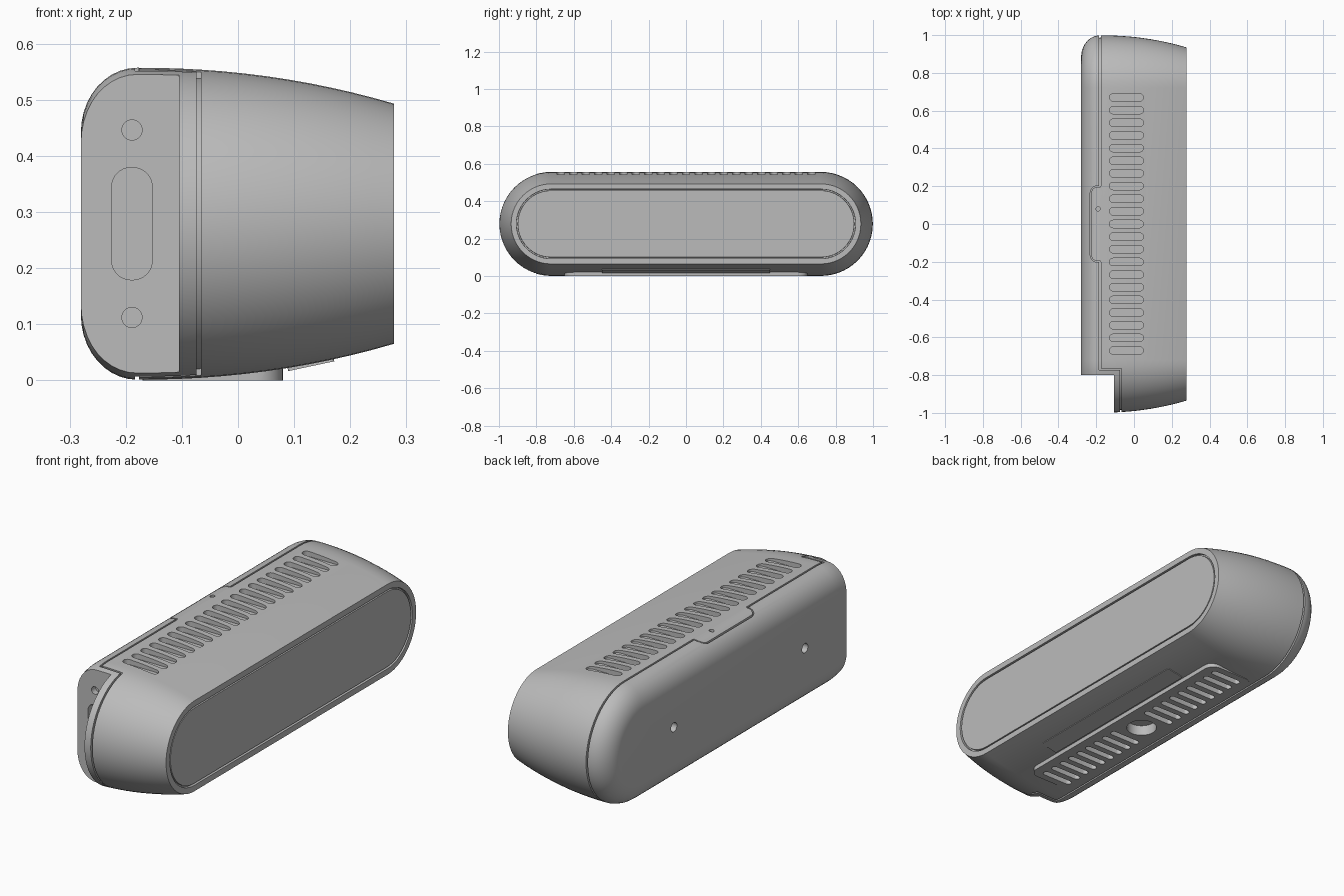
import bpy, bmesh
from math import sin, cos, pi, radians

cube = bpy.data.objects.get("Cube")
if cube:
    bpy.data.objects.remove(cube, do_unlink=True)

grey = bpy.data.materials.new("grey plastic")
grey.use_nodes = True
grey.diffuse_color = (0.5, 0.5, 0.5, 1)
grey.node_tree.nodes["Principled BSDF"].inputs["Base Color"].default_value = (0.5, 0.5, 0.5, 1)

MID = 0.279      # height of the long axis
CORE = 0.721     # half length of the straight part
TOP = 0.278      # largest section radius


def skin(name, rings):
    """Closed solid through a list of matching rings."""
    bm = bmesh.new()
    rows = [[bm.verts.new(p) for p in ring] for ring in rings]
    n = len(rows[0])
    for a, b in zip(rows, rows[1:]):
        for i in range(n):
            j = (i + 1) % n
            bm.faces.new((a[i], a[j], b[j], b[i]))
    bm.faces.new(rows[0][::-1])
    bm.faces.new(rows[-1])
    bmesh.ops.recalc_face_normals(bm, faces=bm.faces)
    mesh = bpy.data.meshes.new(name)
    bm.to_mesh(mesh)
    bm.free()
    obj = bpy.data.objects.new(name, mesh)
    bpy.context.collection.objects.link(obj)
    mesh.materials.append(grey)
    return obj


def rounded(cu, cv, hu, hv, r, n=8):
    """Rounded rectangle outline around (cu, cv)."""
    pts = []
    for q, (su, sv) in enumerate(((1, 1), (-1, 1), (-1, -1), (1, -1))):
        for k in range(n + 1):
            a = (q + k / n) * pi / 2
            pts.append((cu + su * (hu - r) + r * cos(a), cv + sv * (hv - r) + r * sin(a)))
    # drop coincident neighbours where the straight part vanishes
    return [p for i, p in enumerate(pts)
            if abs(p[0] - pts[i - 1][0]) + abs(p[1] - pts[i - 1][1]) > 1e-5]


def prism(name, outline, axis, lo, hi):
    place = {"x": lambda u, v, w: (w, u, v),
             "y": lambda u, v, w: (u, w, v),
             "z": lambda u, v, w: (u, v, w)}[axis]
    return skin(name, [[place(u, v, w) for u, v in outline] for w in (lo, hi)])


def combine(obj, other, operation="DIFFERENCE", keep=False):
    mod = obj.modifiers.new("bool", "BOOLEAN")
    mod.operation, mod.solver, mod.object = operation, "EXACT", other
    bpy.context.view_layer.update()
    graph = bpy.context.evaluated_depsgraph_get()
    mesh = bpy.data.meshes.new_from_object(obj.evaluated_get(graph))
    obj.modifiers.clear()
    obj.data = mesh
    if not keep:
        bpy.data.objects.remove(other, do_unlink=True)


def capsule_ring(x, r, n=28):
    arc = [pi * k / n - pi / 2 for k in range(n + 1)]
    right = [(x, CORE + r * cos(a), MID + r * sin(a)) for a in arc]
    left = [(x, -CORE - r * cos(a), MID - r * sin(a)) for a in arc]
    return right + left


# Profile along the depth: rounded back, tapering sides, rim and inset panel
profile = [(-0.18 - 0.1 * cos(a), TOP - 0.115 * (1 - sin(a)))
           for a in (pi / 2 * k / 10 for k in range(11))]
for k in range(1, 13):
    t = k / 12
    profile.append((-0.18 + 0.458 * t, TOP - 0.064 * t ** 2.1))
profile += [(0.278, 0.186), (0.266, 0.185), (0.266, 0.179), (0.276, 0.178)]

body = skin("speaker_body", [capsule_ring(x, r) for x, r in profile])
inner = skin("inner_helper", [capsule_ring(x * 0.96, r - 0.012) for x, r in profile])

# Foot pad under the body
foot = prism("foot", rounded(-0.045, 0, 0.125, 0.65, 0.05), "z", 0.0, 0.06)
combine(body, foot, "UNION")

# Connector notch at the right-hand end
combine(body, prism("notch", [(-0.4, -1.2), (-0.105, -1.2), (-0.105, -0.8), (-0.4, -0.8)],
                    "z", -0.2, 0.8))

# Shell seam, stepping round the notch and broken by the button
seam = prism("seam", [(-0.184, 1.1), (-0.176, 1.1), (-0.176, -0.766), (-0.066, -0.766),
                      (-0.066, -1.1), (-0.074, -1.1), (-0.074, -0.774), (-0.184, -0.774)],
             "z", -0.1, 0.7)
combine(seam, inner, keep=True)
combine(seam, prism("gap", rounded(-0.19, 0, 0.042, 0.202, 0.038), "z", 0.4, 0.9))
combine(body, seam)

# Groove around the top button
ring = prism("button_groove", rounded(-0.19, 0, 0.042, 0.202, 0.038), "z", 0.45, 0.7)
combine(ring, prism("button_core", rounded(-0.19, 0, 0.036, 0.196, 0.032), "z", 0.4, 0.9))
combine(ring, inner)
combine(body, ring)
combine(body, prism("button_light", rounded(-0.19, 0.08, 0.011, 0.011, 0.011), "z", 0.54, 0.7))

# Vent slots on the top
for i in range(-10, 11):
    combine(body, prism("vent", rounded(-0.04, i * 0.067, 0.09, 0.02, 0.02, 5), "z", 0.532, 0.7))

# Vent slots and mounting socket underneath
for side in (-1, 1):
    for i in range(9):
        y = side * (0.12 + i * 0.06)
        combine(body, prism("vent", rounded(-0.045, y, 0.08, 0.015, 0.015, 4), "z", -0.1, 0.025))
combine(body, prism("socket", rounded(-0.045, 0, 0.068, 0.068, 0.068), "z", -0.1, 0.05))

# Wall mounting holes in the back
for y in (-0.49, 0.49):
    combine(body, prism("hole", rounded(y, MID, 0.022, 0.022, 0.022), "x", -0.4, -0.24))

# Port recess and screw holes on the notch wall
combine(body, prism("port", rounded(-0.189, MID, 0.036, 0.1, 0.034), "y", -0.9, -0.77))
for z in (MID - 0.167, MID + 0.167):
    combine(body, prism("screw", rounded(-0.189, z, 0.018, 0.018, 0.018), "y", -0.9, -0.77))

# Label plate on the sloping underside
label = prism("label_plate", rounded(0, 0, 0.042, 0.45, 0.006, 3), "z", -0.003, 0.003)
label.location = (0.13, 0, 0.028)
label.rotation_euler = (0, radians(-12), 0)

# Smooth curves, crisp edges
bpy.ops.object.select_all(action="DESELECT")
body.select_set(True)
bpy.context.view_layer.objects.active = body
bpy.ops.object.shade_smooth_by_angle(angle=radians(30))
